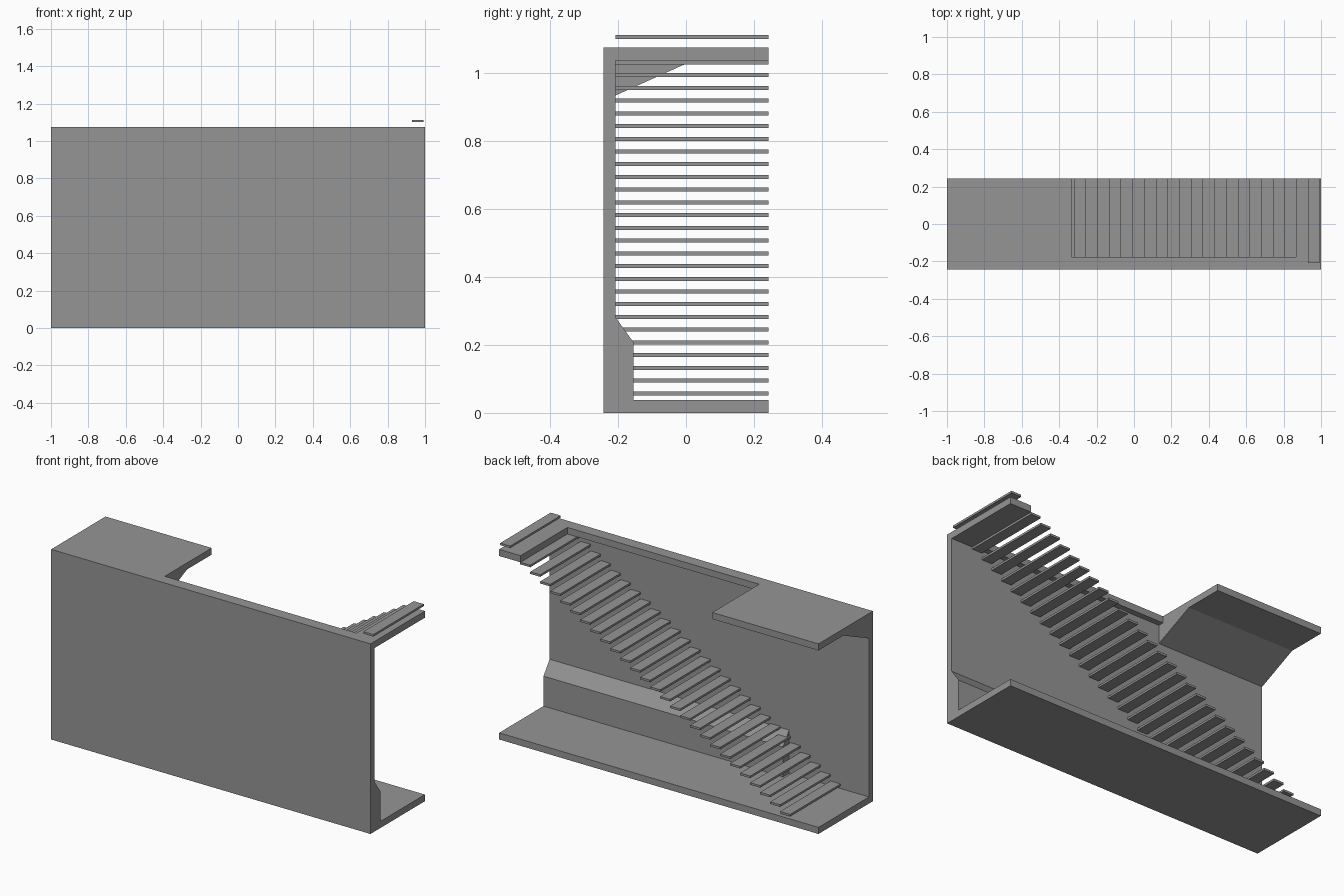
import bpy
import bmesh
from mathutils import Vector

cube = bpy.data.objects.get("Cube")
if cube:
    bpy.data.objects.remove(cube, do_unlink=True)

# Single plain grey for the whole model
grey = bpy.data.materials.new("concrete_grey")
grey.use_nodes = True
colour = (0.3, 0.3, 0.3, 1)
grey.diffuse_color = colour
grey.node_tree.nodes["Principled BSDF"].inputs["Base Color"].default_value = colour


def extrude(name, outline, axis, start, end):
    """Extrude a 2D outline along x (outline is y, z) or z (outline is x, y)."""
    bm = bmesh.new()
    if axis == "x":
        points = [Vector((start, a, b)) for a, b in outline]
        shift = Vector((end - start, 0, 0))
    else:
        points = [Vector((a, b, start)) for a, b in outline]
        shift = Vector((0, 0, end - start))
    face = bm.faces.new([bm.verts.new(p) for p in points])
    result = bmesh.ops.extrude_face_region(bm, geom=[face], use_keep_orig=True)
    moved = [g for g in result["geom"] if isinstance(g, bmesh.types.BMVert)]
    bmesh.ops.translate(bm, verts=moved, vec=shift)
    bmesh.ops.recalc_face_normals(bm, faces=bm.faces[:])
    mesh = bpy.data.meshes.new(name)
    bm.to_mesh(mesh)
    bm.free()
    mesh.materials.append(grey)
    obj = bpy.data.objects.new(name, mesh)
    bpy.context.collection.objects.link(obj)
    return obj


def rectangle(x0, x1, y0, y1):
    return [(x0, y0), (x1, y0), (x1, y1), (x0, y1)]


FRONT, BACK, INNER = -0.243, 0.243, -0.208
SLAB = 0.0375
TOP = 1.076
UNDER = TOP - SLAB
OPEN_L, OPEN_R, OPEN_Y = -0.335, 0.866, -0.176

# Wall and floor as one L-shaped section
extrude("wall_and_floor", [(FRONT, 0), (BACK, 0), (BACK, SLAB), (INNER, SLAB),
                           (INNER, UNDER), (FRONT, UNDER)], "x", -1, 1)

# Upper floor with the stairwell opening
extrude("upper_floor", [(-1, FRONT), (1, FRONT), (1, BACK), (OPEN_R, BACK),
                        (OPEN_R, OPEN_Y), (OPEN_L, OPEN_Y), (OPEN_L, BACK),
                        (-1, BACK)], "z", UNDER, TOP)

# Sloped support under the landing
extrude("landing_haunch", [(INNER, 0.935), (0.022, UNDER), (INNER, UNDER)],
        "x", -1, OPEN_L)

# Thickened wall base with a sloped top
extrude("wall_plinth", [(INNER, SLAB), (-0.154, SLAB), (-0.154, 0.207),
                        (INNER, 0.282)], "x", -0.5, 1)

# Floating treads; the upper floor itself takes the place of one
RUN, RISE, THICK, COUNT = 0.0626, 0.0375, 0.0118, 29
for i in range(COUNT):
    if i == COUNT - 2:
        continue
    x = 0.993 - RUN * (COUNT - i)
    z = 1.1135 - RISE * (COUNT - 1 - i)
    extrude(f"tread_{i + 1}", rectangle(x, x + RUN, INNER, BACK),
            "z", z - THICK, z)
